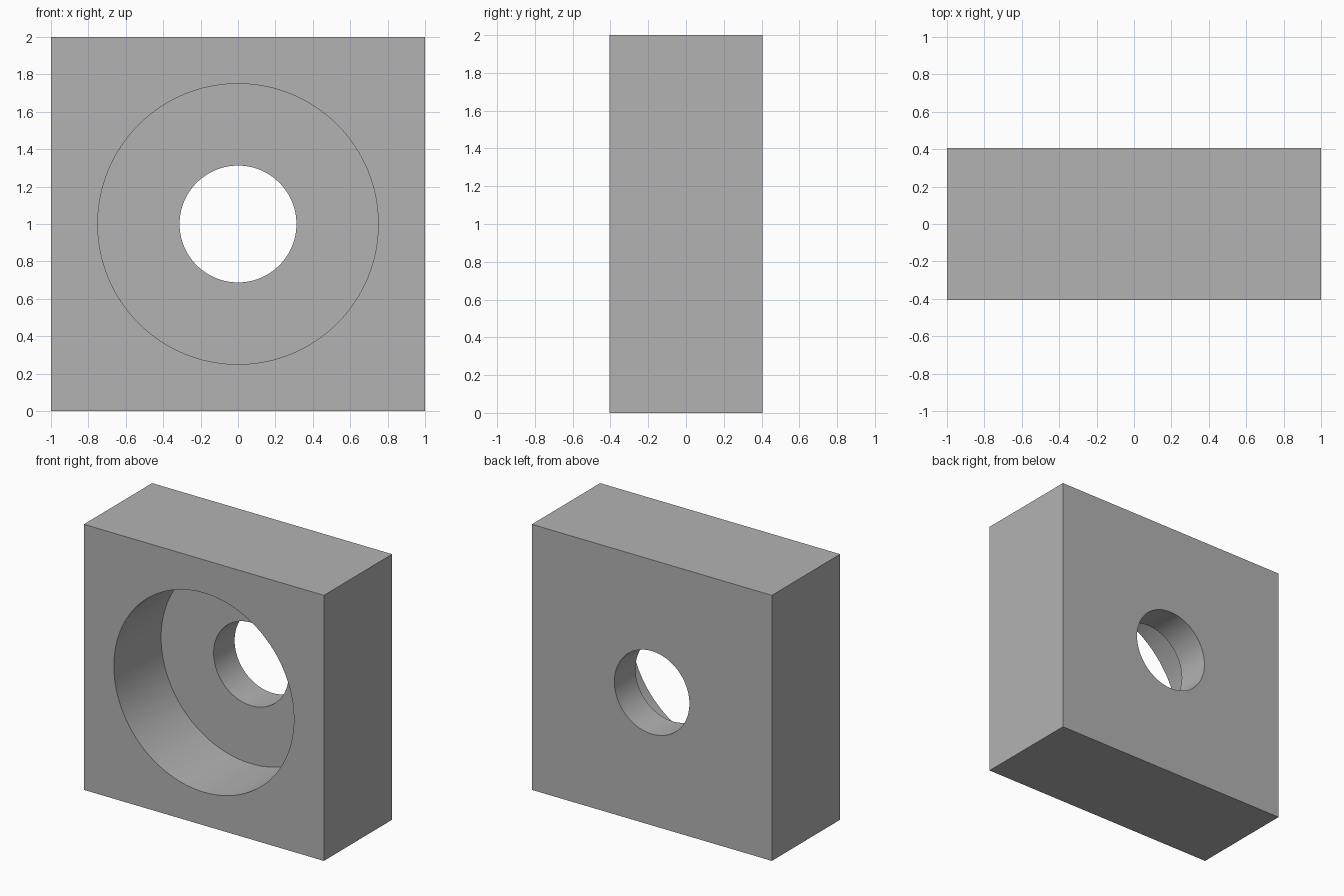
import bpy
import math

default = bpy.data.objects.get("Cube")
if default:
    bpy.data.objects.remove(default, do_unlink=True)

HALF_DEPTH = 0.406
BORE_DEPTH = 0.562
CENTRE_Z = 1.0

# Single grey material
grey = bpy.data.materials.new("plain_grey")
grey.use_nodes = True
colour = (0.45, 0.45, 0.45, 1)
grey.diffuse_color = colour
grey.node_tree.nodes["Principled BSDF"].inputs["Base Color"].default_value = colour

# Square block
bpy.ops.mesh.primitive_cube_add(size=2, location=(0, 0, CENTRE_Z))
block = bpy.context.object
block.name = "counterbored_block"
block.scale.y = HALF_DEPTH
bpy.ops.object.transform_apply(location=True, rotation=False, scale=True)
block.data.materials.append(grey)


def bore(name, radius, y_start, y_end):
    """Cut a round hole along y through the block."""
    bpy.ops.mesh.primitive_cylinder_add(
        vertices=128, radius=radius, depth=y_end - y_start,
        location=(0, (y_start + y_end) / 2, CENTRE_Z),
        rotation=(math.pi / 2, 0, 0))
    cutter = bpy.context.object
    cutter.name = name
    cutter.hide_render = True
    cutter.data.materials.append(grey)
    bpy.context.view_layer.objects.active = block
    cut = block.modifiers.new(name, 'BOOLEAN')
    cut.operation = 'DIFFERENCE'
    cut.solver = 'EXACT'
    cut.object = cutter
    bpy.ops.object.modifier_apply(modifier=cut.name)
    bpy.data.objects.remove(cutter, do_unlink=True)


# Wide front recess, then the narrow through hole
bore("recess_cutter", 0.75, -HALF_DEPTH - 0.2, -HALF_DEPTH + BORE_DEPTH)
bore("through_hole_cutter", 0.3125, -1, 1)

# Smooth bore walls, sharp rims
bpy.ops.object.select_all(action='DESELECT')
block.select_set(True)
bpy.context.view_layer.objects.active = block
bpy.ops.object.shade_smooth_by_angle(angle=math.radians(30))
